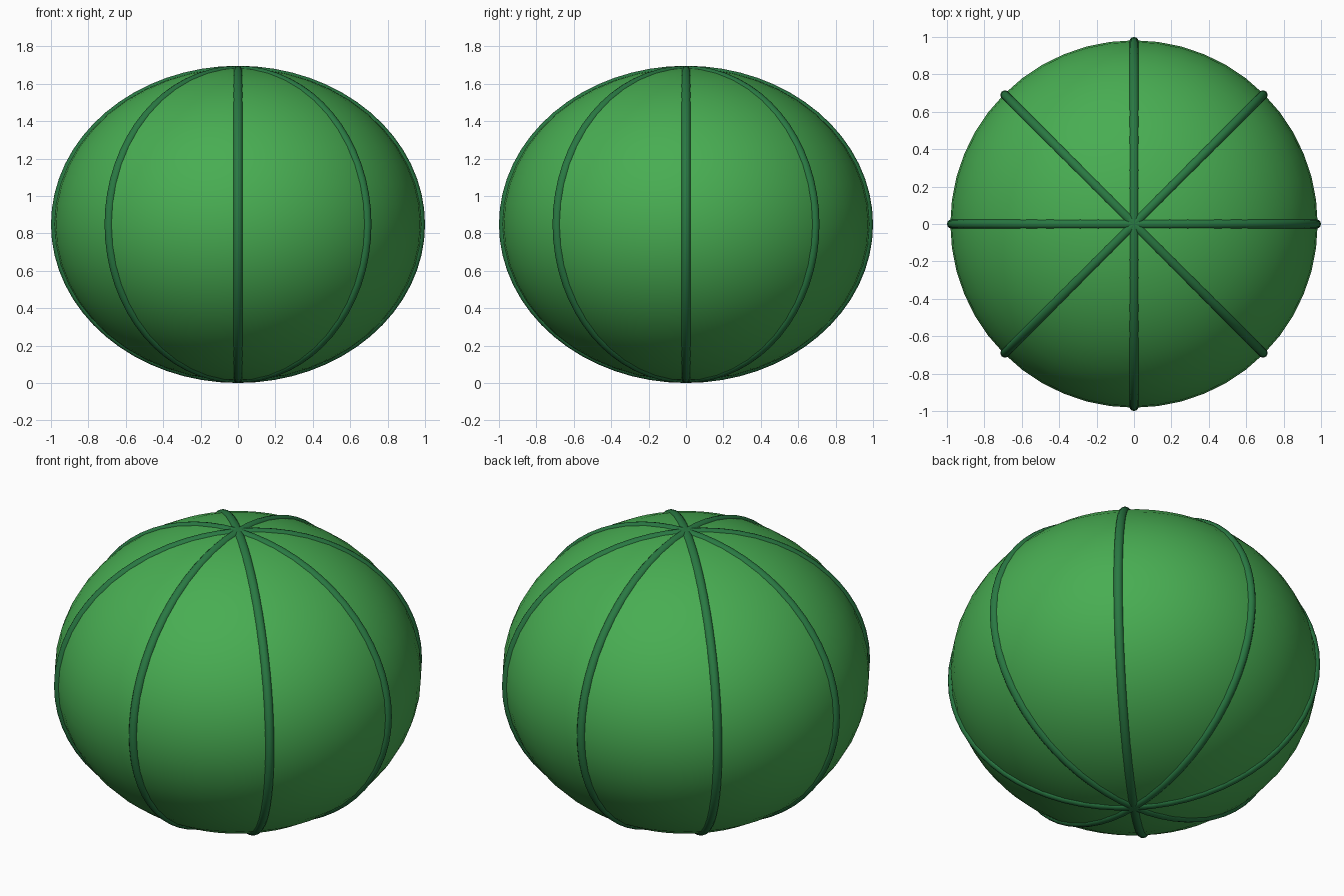
import bpy, math

if "Cube" in bpy.data.objects:
    bpy.data.objects.remove(bpy.data.objects["Cube"])

HALF_H = 0.848  # half of the overall height


def material(name, rgb):
    m = bpy.data.materials.new(name)
    m.diffuse_color = (*rgb, 1)
    m.use_nodes = True
    m.node_tree.nodes["Principled BSDF"].inputs["Base Color"].default_value = m.diffuse_color
    return m


def finish(name, mat):
    ob = bpy.context.object
    ob.name = name
    ob.data.materials.append(mat)
    bpy.ops.object.shade_smooth()
    return ob


skin = material("skin_green", (0.065, 0.42, 0.085))
dark = material("rib_green", (0.022, 0.19, 0.055))

# Squashed round body
bpy.ops.mesh.primitive_uv_sphere_add(segments=48, ring_count=24, radius=1,
                                     location=(0, 0, HALF_H))
body = finish("body", skin)
body.scale = (0.982, 0.982, 0.836)

# Four upright hoops crossing at the poles make the eight ribs
for i in range(4):
    bpy.ops.mesh.primitive_torus_add(
        major_segments=64, minor_segments=12, major_radius=0.975, minor_radius=0.025,
        location=(0, 0, HALF_H), rotation=(math.pi / 2, 0, i * math.pi / 4))
    hoop = finish(f"rib_hoop_{i + 1}", dark)
    hoop.scale = (1, HALF_H, 1)  # local y is world z
